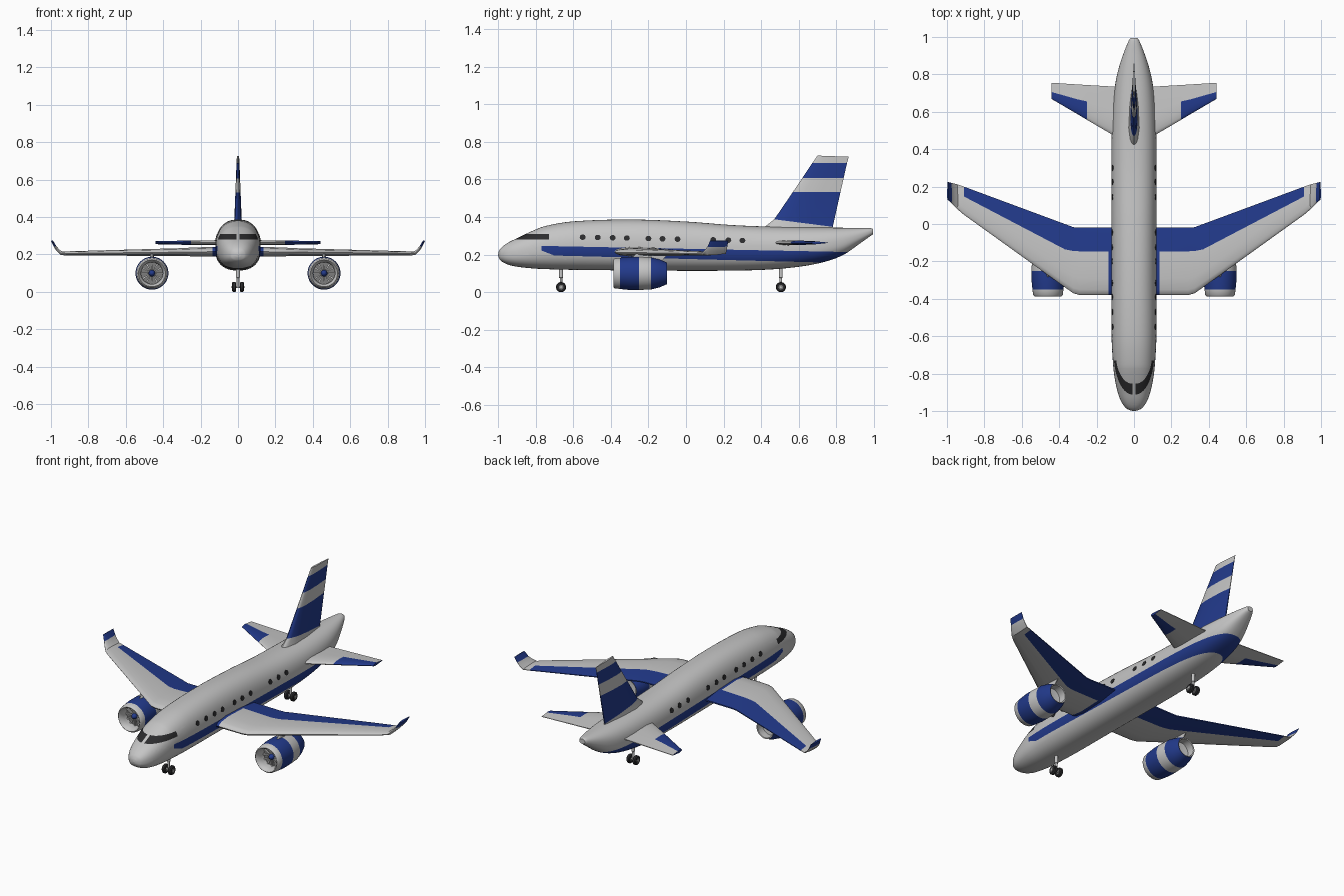
import bpy, bmesh, math
from mathutils import Vector as V

if "Cube" in bpy.data.objects:
    bpy.data.objects.remove(bpy.data.objects["Cube"])


def material(name, rgb):
    m = bpy.data.materials.new(name)
    m.diffuse_color = (*rgb, 1)
    m.use_nodes = True
    m.node_tree.nodes["Principled BSDF"].inputs["Base Color"].default_value = m.diffuse_color
    return m


GREY, BLUE, DARK, STEEL = range(4)
MATS = [material("light_grey", (0.56, 0.56, 0.56)), material("blue", (0.016, 0.042, 0.26)),
        material("dark_grey", (0.025, 0.025, 0.027)), material("steel_grey", (0.2, 0.2, 0.2))]


def finish(name, bm, angle=35, mirror=False):
    bmesh.ops.remove_doubles(bm, verts=bm.verts, dist=1e-5)
    bmesh.ops.recalc_face_normals(bm, faces=bm.faces)
    me = bpy.data.meshes.new(name)
    bm.to_mesh(me)
    bm.free()
    for m in MATS:
        me.materials.append(m)
    me.shade_smooth()
    me.set_sharp_from_angle(angle=math.radians(angle))
    ob = bpy.data.objects.new(name, me)
    bpy.context.collection.objects.link(ob)
    if mirror:
        ob.modifiers.new("mirror", 'MIRROR').use_mirror_merge = False
    return ob


def loft(rings, mat=lambda i, j: GREY, caps=True, bm=None):
    bm = bm or bmesh.new()
    vs = [[bm.verts.new(p) for p in r] for r in rings]
    n = len(rings[0])
    for i in range(len(vs) - 1):
        for j in range(n):
            k = (j + 1) % n
            f = bm.faces.new((vs[i][j], vs[i][k], vs[i + 1][k], vs[i + 1][j]))
            f.material_index = mat(i, j)
    if caps:
        for i, r in ((0, vs[0]), (len(vs) - 2, vs[-1])):
            bm.faces.new(r).material_index = mat(i, 0)
    return bm


def lathe(profile, axis, c, mats=None, seg=40, bm=None):
    """Revolve (radius, position) pairs around a line parallel to an axis through c."""
    rings = []
    for r, a in profile:
        ring = []
        for k in range(seg):
            t = 2 * math.pi * k / seg
            p = [r * math.cos(t), r * math.sin(t)]
            p.insert(axis, a)
            ring.append(V(p) + V(c))
        rings.append(ring)
    return loft(rings, lambda i, j: mats[i] if mats else GREY, False, bm)


# Fuselage outline: y, top, bottom, half width
BODY = [(-1, .2, .2, .001), (-.997, .215, .185, .018), (-.985, .235, .167, .042),
        (-.95, .262, .148, .068), (-.9, .287, .136, .087), (-.82, .325, .127, .104),
        (-.75, .352, .123, .112), (-.6, .377, .119, .12), (-.3, .387, .116, .121),
        (0, .376, .114, .121), (.25, .357, .115, .121), (.45, .349, .121, .12),
        (.62, .346, .138, .114), (.75, .344, .165, .1), (.84, .343, .2, .08),
        (.92, .342, .255, .053), (.98, .341, .298, .028), (.995, .337, .308, .018)]


def body(y):
    i = max(0, min(len(BODY) - 2, sum(b[0] <= y for b in BODY) - 1))

    def slope(k, c):
        a, b = BODY[max(k - 1, 0)], BODY[min(k + 1, len(BODY) - 1)]
        return (b[c] - a[c]) / (b[0] - a[0])
    p, q = BODY[i], BODY[i + 1]
    h = q[0] - p[0]
    t = (y - p[0]) / h
    out = [(2*t**3 - 3*t*t + 1) * p[c] + (t**3 - 2*t*t + t) * h * slope(i, c)
           + (3*t*t - 2*t**3) * q[c] + (t**3 - t*t) * h * slope(i + 1, c) for c in (1, 2, 3)]
    return out[0], out[1], out[2], out[1] + 0.45 * (out[0] - out[1])


POW = 2.35


def body_x(y, z):
    top, bot, w, zc = body(y)
    h = top - zc if z > zc else zc - bot
    return w * max(0, 1 - abs((z - zc) / h) ** POW) ** (1 / POW)


def spow(v):
    return math.copysign(abs(v) ** (2 / POW), v)


rings = []
ys = [a[0] + (b[0] - a[0]) * k / 4 for a, b in zip(BODY, BODY[1:]) for k in range(4)] + [BODY[-1][0]]
for y in ys:
    top, bot, w, zc = body(y)
    ring = []
    for k in range(48):
        t = 2 * math.pi * k / 48
        s = spow(math.sin(t))
        ring.append((w * spow(math.cos(t)), y, zc + s * (top - zc if s > 0 else zc - bot)))
    rings.append(ring)
bm = loft(rings)

# Cut the stripe and windshield edges into the fuselage, then colour by position
hi, lo, diag = ((0, 0, .231), (0, .02, 1)), ((0, 0, .177), (0, .026, 1)), ((0, -.77, .222), (0, .027, .07))
front = ((0, -.77, 0), (0, 1, 0))
glass = [((0, 0, .281), (0, 0, 1)), ((0, 0, .309), (0, 0, 1)), ((0, -.73, 0), (0, 1, 0)),
         ((.009, 0, 0), (1, 0, 0)), ((-.009, 0, 0), (1, 0, 0))]
for co, no in [hi, lo, diag, front] + glass:
    geom = bm.verts[:] + bm.edges[:] + bm.faces[:]
    if (co, no) in glass:
        fs = [f for f in bm.faces if f.calc_center_median().y < -.68]
        geom = list({e for f in fs for e in f.edges} | {v for f in fs for v in f.verts}) + fs
    bmesh.ops.bisect_plane(bm, geom=geom, plane_co=co, plane_no=no, dist=1e-6)
for f in bm.faces:
    c = f.calc_center_median()
    side = [(c - V(co)).dot(V(no)) > 0 for co, no in (hi, lo, diag, front)]
    if side == [False, True, True, True]:
        f.material_index = BLUE
    if c.y < -.73 and .281 < c.z < .309 and abs(c.x) > .009:
        f.material_index = DARK
finish("fuselage", bm, 40)

# Cabin windows: thin plates following the skin
bm = bmesh.new()
for y in (-.55, -.47, -.39, -.315, -.2, -.125, -.045, .145, .225, .3):
    z = .2815 - .021 * y
    pts = [(y + .016 * math.cos(k * math.pi / 5), z + .015 * math.sin(k * math.pi / 5)) for k in range(10)]
    loft([[(body_x(a, b) + d, a, b) for a, b in pts] for d in (-.004, .002)], lambda i, j: DARK, True, bm)
finish("cabin_windows", bm, 35, True)


def section(le, te, thick, b):
    """Closed airfoil ring; b is the chord fraction of the colour line."""
    le, te, thick = V(le), V(te), V(thick)
    pts = [(.02, .4), (.08, .7), (.25, 1), (b, .8), (1, .15)]
    up = [le.lerp(te, f) + thick * t for f, t in pts]
    dn = [le.lerp(te, f) - thick * t for f, t in pts]
    return [le] + up + dn[::-1]


REAR = (4, 5, 6)

# Main wings with bent-up tips: x, leading y, trailing y, z, half thickness, bend, colour line
WING = [(.05, -.38, -.02, .215, .026, 0, .65), (.137, -.38, -.02, .215, .026, 0, .65),
        (.29, -.38, -.02, .213, .022, 0, .65), (.325, -.37, -.017, .212, .021, 0, .64),
        (.37, -.338, .0, .212, .02, 0, .6), (.91, .05, .2, .206, .011, 0, .65),
        (.945, .08, .212, .206, .01, 20, .6), (.965, .1, .217, .225, .008, 60, .6),
        (.978, .115, .22, .243, .007, 63, .6), (.995, .128, .225, .274, .005, 63, .6)]
rings = []
for x, l, t, z, h, bend, b in WING:
    a = math.radians(bend)
    rings.append(section((x, l, z), (x, t, z), (-h * math.sin(a), 0, h * math.cos(a)), b))
bm = loft(rings, lambda i, j: BLUE if i in (0, 8) or (i < 5 and j in REAR) else GREY)
finish("wings", bm, 40, True)

# Tailplane
rings = [section((x, l, .263), (x, t, .263), (0, 0, h), b) for x, l, t, h, b in
         [(.03, .427, .73, .014, .5), (.25, .556, .743, .012, .53), (.3, .586, .746, .011, .5),
          (.44, .668, .755, .008, .43)]]
finish("tailplane", loft(rings, lambda i, j: BLUE if i > 0 and j not in REAR else GREY), 40, True)

# Fin with stripes
FIN = [(.415, .335, .78, .33, .03), (.425, .352, .78, .34, .028), (.47, .388, .781, .348, .02),
       (.568, .532, .822, .532, .014), (.619, .607, .839, .607, .011), (.673, .688, .857, .687, .008),
       (.7, .727, .866, .721, .006)]
rings = [section((0, a, b), (0, c, d), (h, 0, 0), .6) for a, b, c, d, h in FIN]
finish("tail_fin", loft(rings, lambda i, j: BLUE if i in (2, 4) else GREY), 40)

# Engines
EX, EZ = .46, .1
shell = [(.058, -.325), (.058, -.355), (.064, -.378), (.072, -.387), (.079, -.38), (.083, -.35), (.088, -.3),
         (.088, -.25), (.085, -.185), (.074, -.14), (.057, -.1), (.051, -.102), (.053, -.15), (0, -.16)]
finish("engine_shells", lathe(shell, 1, (EX, 0, EZ), [GREY] * 5 + [BLUE] * 2 + [GREY] + [BLUE] * 2 + [GREY] * 3),
       40, True)
bm = lathe([(.059, -.325), (0, -.325)], 1, (EX, 0, EZ), [STEEL])
for k in range(12):
    t = k * math.pi / 6
    u, n = V((math.cos(t), 0, math.sin(t))), V((-math.sin(t), 0, math.cos(t)))
    loft([[V((EX, y, EZ)) + u * r + n * s for r, s in ((.01, -.002), (.058, -.005), (.058, .005), (.01, .002))]
          for y in (-.326, -.335)], bm=bm)
finish("engine_fans", bm, 35, True)
finish("engine_hubs", lathe([(.018, -.326), (.017, -.338), (.01, -.35), (0, -.355)], 1, (EX, 0, EZ), [BLUE] * 3, 20),
       40, True)
rings = [section((EX, l, z), (EX, t, z), (.011, 0, 0), .6) for l, t, z in ((-.31, -.13, .165), (-.26, -.09, .21))]
finish("engine_pylons", loft(rings), 40, True)

# Landing gear: nose and rear, each with a twin wheel
for name, y in (("front", -.665), ("rear", .505)):
    bm = lathe([(.007, .02), (.007, .075), (.01, .077), (.01, .135)], 2, (0, y, 0), seg=14)
    lathe([(0, -.034), (.005, -.034), (.005, .034), (0, .034)], 0, (0, y, .027), seg=12, bm=bm)
    finish(name + "_gear_strut", bm)
    tyre = [(0, .013), (.012, .013), (.012, .011), (.022, .01), (.027, .014), (.027, .026),
            (.022, .031), (.012, .03), (.012, .032), (0, .032)]
    bm = lathe(tyre, 0, (0, y, .027), [STEEL] * 2 + [DARK] * 5 + [STEEL] * 2, 24)
    finish(name + "_gear_wheels", bm, 40, True)
